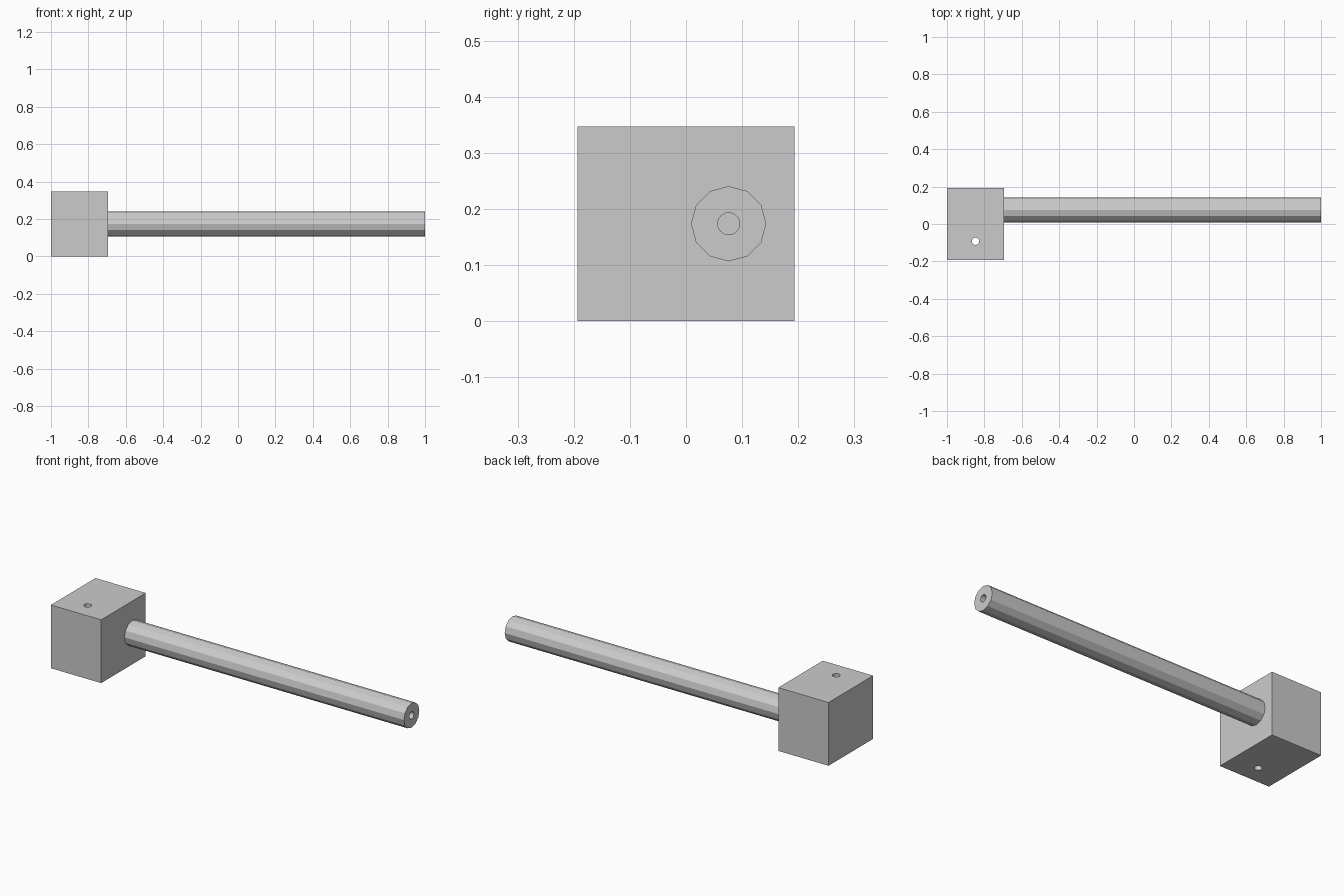
import bpy
from math import pi

cube = bpy.data.objects.get("Cube")
if cube:
    bpy.data.objects.remove(cube, do_unlink=True)

grey = bpy.data.materials.new("plain_grey")
grey.use_nodes = True
colour = (0.6, 0.6, 0.6, 1)
grey.diffuse_color = colour
grey.node_tree.nodes["Principled BSDF"].inputs["Base Color"].default_value = colour


def finish(name):
    obj = bpy.context.object
    obj.name = name
    obj.data.materials.append(grey)
    return obj


def cylinder(name, sides, radius, length, centre, along_x=False):
    bpy.ops.mesh.primitive_cylinder_add(
        vertices=sides, radius=radius, depth=length, location=centre,
        rotation=(0, pi / 2 if along_x else 0, 0))
    return finish(name)


def drill(obj, cutter):
    """Cut the hole for good and remove the cutter."""
    cutter.hide_render = True
    mod = obj.modifiers.new("hole", "BOOLEAN")
    mod.operation = "DIFFERENCE"
    mod.solver = "EXACT"
    mod.object = cutter
    bpy.ops.object.select_all(action="DESELECT")
    bpy.context.view_layer.objects.active = obj
    obj.select_set(True)
    bpy.ops.object.modifier_apply(modifier=mod.name)
    bpy.data.objects.remove(cutter, do_unlink=True)


left_end, face, tip = -1.0, -0.695, 1.0
width, height = 0.386, 0.347
block_x = (left_end + face) / 2
hole_radius = 0.0195

# Head block with a vertical through hole
bpy.ops.mesh.primitive_cube_add(size=1, location=(block_x, 0, height / 2))
block = finish("head_block")
block.scale = (face - left_end, width, height)
bpy.ops.object.transform_apply(location=False, rotation=False, scale=True)
drill(block, cylinder("block_hole", 32, hole_radius, 1,
                      (block_x, -0.092, height / 2)))

# Twelve-sided rod, off-centre on the block, with a bore along its axis
rod_centre = ((face + tip) / 2, 0.076, height / 2)
rod = cylinder("rod", 12, 0.067, tip - face, rod_centre, True)
drill(rod, cylinder("rod_bore", 32, hole_radius, 2, rod_centre, True))
